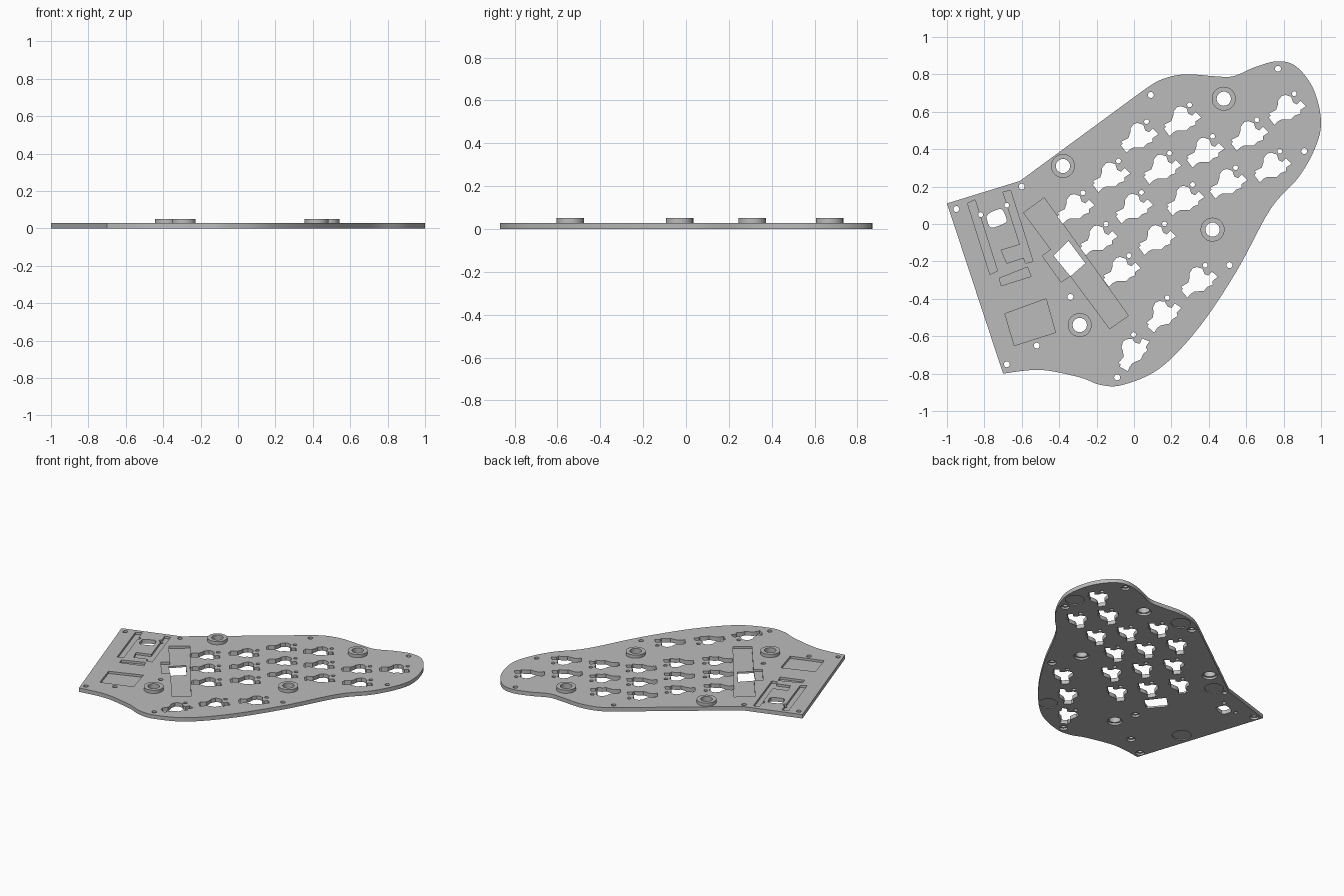
import bpy
import bmesh
from math import sin, cos, tau, radians
from mathutils import Vector, Matrix

if "Cube" in bpy.data.objects:
    bpy.data.objects.remove(bpy.data.objects["Cube"], do_unlink=True)

# Plan coordinates below are in hundredths of a unit
UNIT = 0.01
THICK = 0.028
BOSS_TOP = 0.051
POCKET_FLOOR = 0.012
ABOVE = 0.1

grey = bpy.data.materials.new("plain grey")
grey.use_nodes = True
grey.diffuse_color = (0.5, 0.5, 0.5, 1)
grey.node_tree.nodes["Principled BSDF"].inputs["Base Color"].default_value = grey.diffuse_color


def circle(centre, radius, sides=32):
    x, y = centre
    return [(x + radius * cos(tau * i / sides), y + radius * sin(tau * i / sides))
            for i in range(sides)]


def smooth_path(points, steps=6):
    """Catmull-Rom curve through the points, with open ends."""
    pts = [Vector(p) for p in points]
    pts = [pts[0]] + pts + [pts[-1]]
    path = []
    for a, b, c, d in zip(pts, pts[1:], pts[2:], pts[3:]):
        for i in range(steps):
            t = i / steps
            path.append(b + (c - a) * t / 2 + (a * 2 - b * 5 + c * 4 - d) * t * t / 2
                        + (b * 3 - a - c * 3 + d) * t * t * t / 2)
    return path + [pts[-1]]


def prisms(name, outlines, bottom, top):
    """One object holding an upright prism for every outline."""
    bm = bmesh.new()
    for outline in outlines:
        low = [bm.verts.new((p[0] * UNIT, p[1] * UNIT, bottom)) for p in outline]
        high = [bm.verts.new((p[0] * UNIT, p[1] * UNIT, top)) for p in outline]
        bm.faces.new(low)
        bm.faces.new(high)
        for i in range(len(low)):
            bm.faces.new((low[i - 1], low[i], high[i], high[i - 1]))
    bmesh.ops.recalc_face_normals(bm, faces=bm.faces)
    mesh = bpy.data.meshes.new(name)
    bm.to_mesh(mesh)
    bm.free()
    mesh.materials.append(grey)
    obj = bpy.data.objects.new(name, mesh)
    bpy.context.collection.objects.link(obj)
    return obj


def combine(target, tool, operation="DIFFERENCE"):
    """Apply a boolean to the target and discard the tool."""
    tool.hide_render = True
    modifier = target.modifiers.new(tool.name, "BOOLEAN")
    modifier.operation = operation
    modifier.solver = "EXACT"
    modifier.object = tool
    bpy.context.view_layer.objects.active = target
    bpy.ops.object.modifier_apply(modifier=modifier.name)
    bpy.data.objects.remove(tool, do_unlink=True)


# Base plate: two straight edges, then a flowing contour
contour = smooth_path([
    (3, 70), (14, 77), (27, 80), (43, 79), (53, 79), (65, 84), (77, 87), (87, 84),
    (96, 72), (100, 55), (97, 41), (88, 25), (73, 8), (55, -25), (35, -55),
    (14, -77), (-6, -86), (-18, -86), (-29, -82), (-50, -78), (-70, -80)])
plate = prisms("keyboard_plate", [[(-100, 11), (-61, 23)] + contour], 0, THICK)

# Raised collars around the standoff holes
bosses = [(-38, 31), (48, 67), (42, -3), (-29, -54)]
combine(plate, prisms("standoff_collars", [circle(b, 6.4) for b in bosses],
                      POCKET_FLOOR, BOSS_TOP), "UNION")

# Shallow electronics pockets in the top
pockets = [
    [(-89, 11), (-85, 13), (-73, -25), (-77, -27)],
    [(-70, 17), (-66, 18), (-54, -20), (-58, -21), (-59, -18), (-68, -21),
     (-71, -14), (-61, -11)],
    [(-72, -29), (-57, -23), (-55, -28), (-71, -33)],
    [(-69, -48), (-47, -40), (-42, -58), (-64, -65)],
]
combine(plate, prisms("small_pockets", pockets, POCKET_FLOOR, ABOVE))
combine(plate, prisms("long_pocket", [[(-59, 6), (-48, 14), (-3, -49), (-13, -56)]],
                      POCKET_FLOOR, ABOVE))
combine(plate, prisms("cross_pocket", [[(-49, -17), (-35, -7), (-24, -21), (-39, -31)]],
                      POCKET_FLOOR, ABOVE))

# Switch openings: columns of keys, then the turned thumb keys
socket = [(-4, 3), (-4, 5), (-2, 7.5), (0, 8), (3, 7), (4, 4), (6, 3), (8, 5), (11, 2),
          (8, 0), (8, -2), (5, -3), (3, -5), (0, -5), (-2, -5), (-4, -6), (-6, -8),
          (-9, -4), (-8, -3), (-9, -2), (-5, 0)]
peg = Vector((4.7, 8.7))
columns = [((-32, 8), 3), ((-13, 25), 3), ((2, 46), 3), ((25, 55), 3),
           ((61, 47), 2), ((81, 61), 1)]
row_step = Vector((12.3, -16.8))
keys = [(Vector(start) + row_step * row, 0)
        for start, count in columns for row in range(count)]
keys += [(Vector((34, -31)), 4), (Vector((15, -49)), 12), (Vector((-1, -69)), 24)]

openings = []
for centre, angle in keys:
    turn = Matrix.Rotation(radians(angle), 2)
    openings.append([centre + turn @ Vector(p) for p in socket])
    openings.append(circle(centre + turn @ peg, 1.3, 16))

# Windows, screw holes and standoff bores
openings.append([(-43, -17), (-35, -9), (-26, -21), (-34, -28)])
openings.append(smooth_path([(-79, 4), (-77, 6), (-72, 8), (-70, 7), (-68, 2),
                             (-70, 0), (-76, -2), (-78, 0)], 3))
screws = [(-95, 8), (-68, -75), (-52, -65), (-9, -82), (51, -22), (91, 39),
          (77, 83), (9, 69), (-34, -39)]
openings += [circle(s, 1.6, 16) for s in screws + [(-60, 20)]]
openings += [circle(s, 1.3, 16) for s in [(-82, 5), (-68, 10)]]
openings += [circle(b, 3.8) for b in bosses]
combine(plate, prisms("openings", openings, -ABOVE, ABOVE))

# Underside recesses: feet, screw heads and standoff seats
feet = [(92, 50), (20, 71), (19, -64), (-74, -40), (-51, 20)]
recesses = [circle(f, 6.2) for f in feet]
combine(plate, prisms("foot_recesses", recesses, -ABOVE, 0.006))
seats = [circle(s, 2.8) for s in screws] + [circle(b, 4.9) for b in bosses]
combine(plate, prisms("seat_recesses", seats, -ABOVE, 0.014))

# Smooth the curved walls, keep the crisp edges
bpy.ops.object.select_all(action="DESELECT")
plate.select_set(True)
bpy.context.view_layer.objects.active = plate
bpy.ops.object.shade_smooth_by_angle(angle=radians(30))
